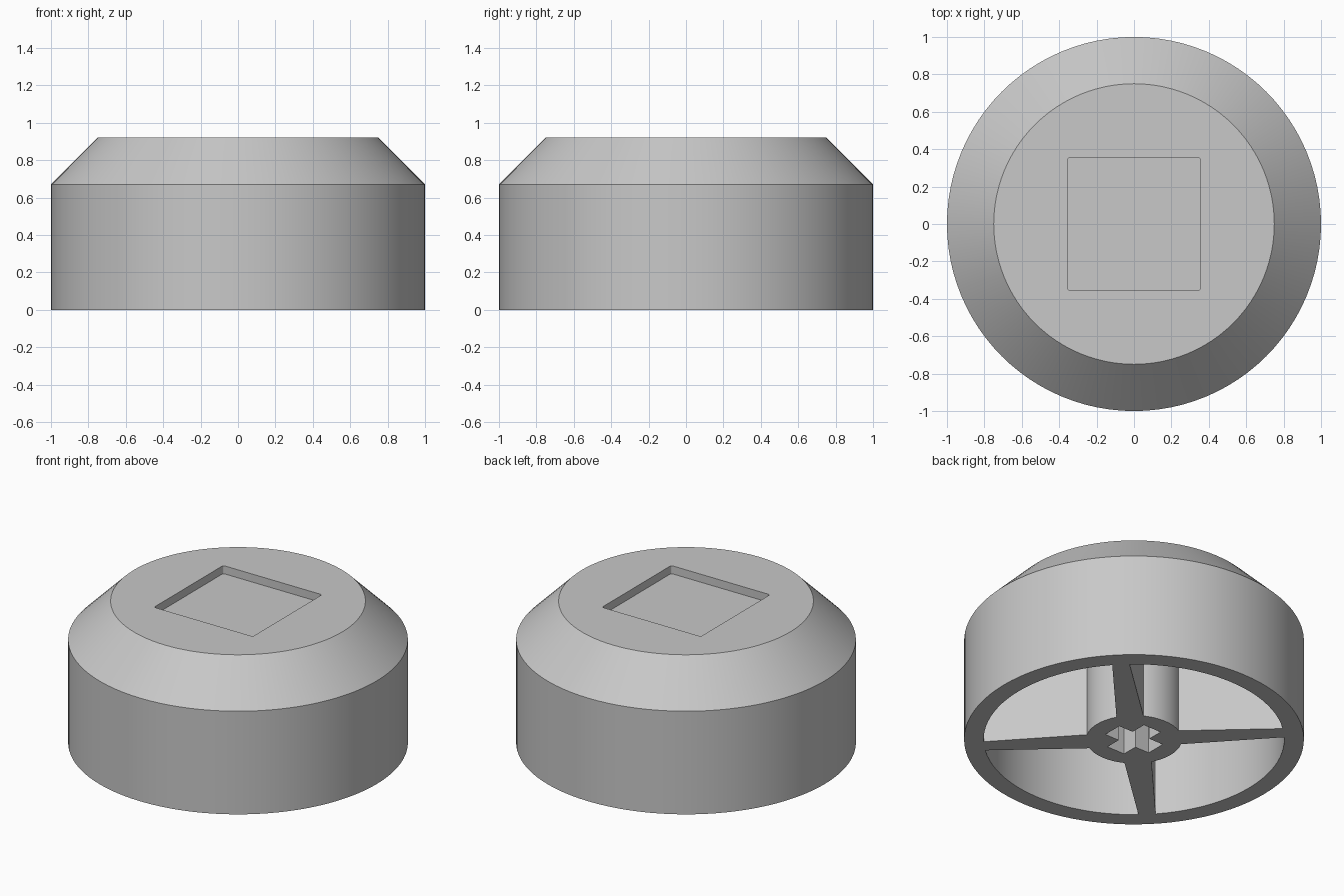
import bpy, bmesh, math
from mathutils import Matrix

cube = bpy.data.objects.get("Cube")
if cube:
    bpy.data.objects.remove(cube, do_unlink=True)

SEGMENTS = 96
HEIGHT, SHOULDER = 0.92, 0.67
CEILING = 0.67
INNER, HUB = 0.885, 0.282

grey = bpy.data.materials.new("light grey plastic")
grey.use_nodes = True
colour = (0.58, 0.58, 0.58, 1)
grey.diffuse_color = colour
grey.node_tree.nodes["Principled BSDF"].inputs["Base Color"].default_value = colour


def finish(name, bm):
    bmesh.ops.recalc_face_normals(bm, faces=bm.faces)
    mesh = bpy.data.meshes.new(name)
    bm.to_mesh(mesh)
    bm.free()
    mesh.materials.append(grey)
    obj = bpy.data.objects.new(name, mesh)
    bpy.context.collection.objects.link(obj)
    return obj


def loft(name, rings):
    """Join equal-sized rings of points into a closed solid."""
    bm = bmesh.new()
    loops = [[bm.verts.new(p) for p in ring] for ring in rings]
    for low, high in zip(loops, loops[1:]):
        for i in range(len(low)):
            j = (i + 1) % len(low)
            bm.faces.new((low[i], low[j], high[j], high[i]))
    bm.faces.new(loops[0])
    bm.faces.new(loops[-1])
    return finish(name, bm)


def lathe(name, profile):
    angles = [math.tau * i / SEGMENTS for i in range(SEGMENTS)]
    return loft(name, [[(r * math.cos(a), r * math.sin(a), z) for a in angles]
                       for r, z in profile])


def prism(name, outline, bottom, top):
    return loft(name, [[(x, y, z) for x, y in outline] for z in (bottom, top)])


def combine(target, tool, operation):
    mod = target.modifiers.new(tool.name, 'BOOLEAN')
    mod.object, mod.operation, mod.solver = tool, operation, 'EXACT'
    bpy.context.view_layer.objects.active = target
    bpy.ops.object.modifier_apply(modifier=mod.name)
    bpy.data.objects.remove(tool, do_unlink=True)


# Hollow round body: outer wall, chamfer and top, then the inside wall and ceiling
body = lathe("cap_body", [(1, 0), (1, SHOULDER), (0.75, HEIGHT)])
combine(body, lathe("cavity", [(INNER, -0.1), (INNER, CEILING)]), 'DIFFERENCE')

# Central hub
combine(body, lathe("hub", [(HUB, 0), (HUB, CEILING + 0.05)]), 'UNION')

# Four diagonal ribs, narrowing towards the rim
for k in range(4):
    rib = prism("rib", [(0.2, -0.083), (0.93, -0.049), (0.93, 0.049), (0.2, 0.083)],
                0, CEILING + 0.05)
    rib.data.transform(Matrix.Rotation(math.radians(45 + 90 * k), 4, 'Z'))
    combine(body, rib, 'UNION')

# Cross-shaped socket in the hub
arm, half = 0.167, 0.064
cross = []
for k in range(4):
    c, s = round(math.cos(k * math.pi / 2)), round(math.sin(k * math.pi / 2))
    cross += [(c * x - s * y, s * x + c * y)
              for x, y in ((arm, -half), (arm, half), (half, half))]
combine(body, prism("socket", cross, -0.1, 0.42), 'DIFFERENCE')

# Shallow square recess in the top, with slightly rounded corners
side, soft = 0.355, 0.012
square = []
for k in range(4):
    for step in range(4):
        a = (k + step / 3) * math.pi / 2
        sx = 1 if k in (0, 3) else -1
        sy = 1 if k in (0, 1) else -1
        square.append((sx * (side - soft) + soft * math.cos(a),
                       sy * (side - soft) + soft * math.sin(a)))
combine(body, prism("recess", square, HEIGHT - 0.052, HEIGHT + 0.1), 'DIFFERENCE')

# Smooth curved walls with crisp edges
bpy.ops.object.select_all(action='DESELECT')
body.select_set(True)
bpy.context.view_layer.objects.active = body
bpy.ops.object.shade_smooth_by_angle(angle=math.radians(25))
